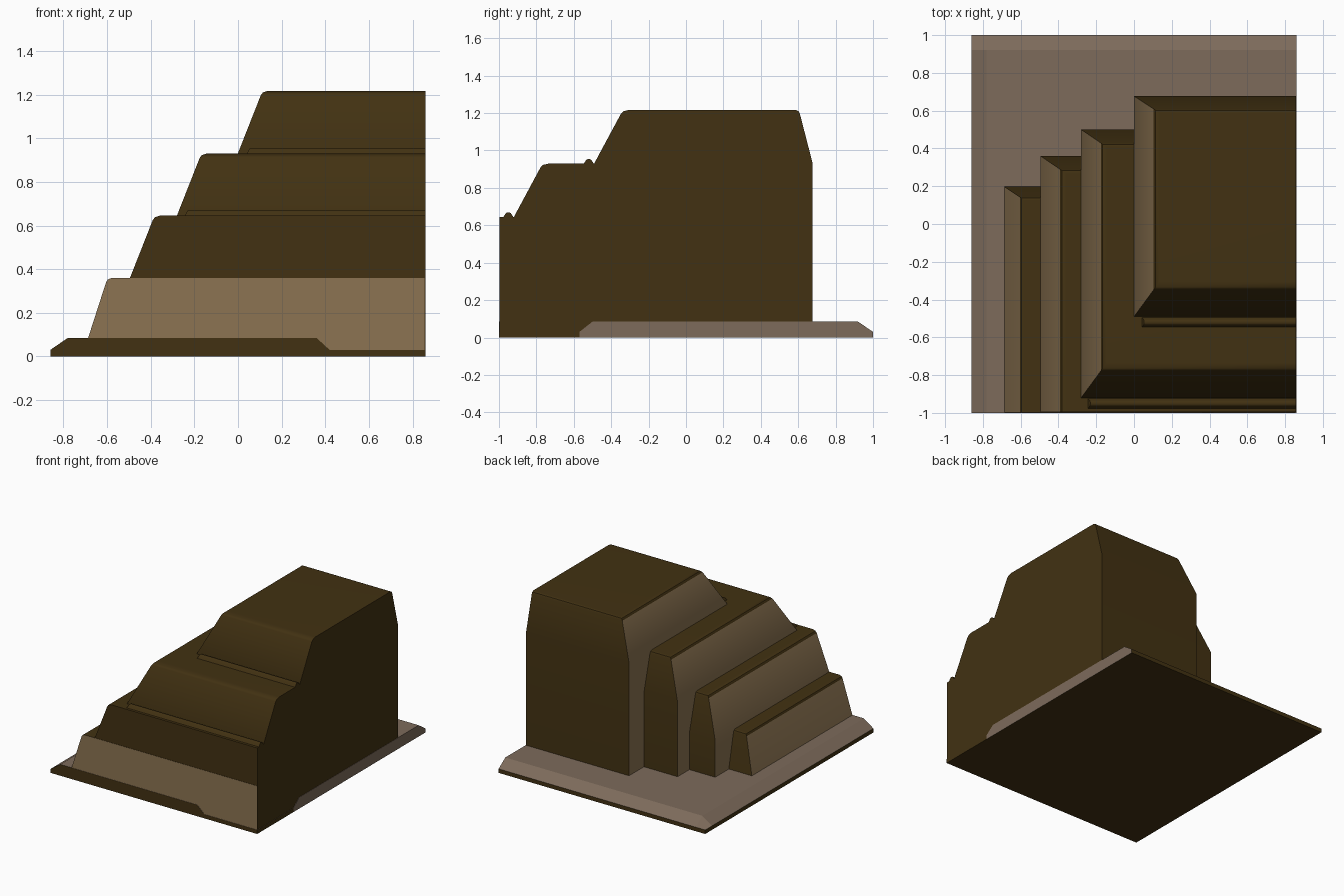
import bpy, bmesh, math

if "Cube" in bpy.data.objects:
    bpy.data.objects.remove(bpy.data.objects["Cube"])


def material(name, rgb):
    m = bpy.data.materials.new(name)
    m.diffuse_color = (*rgb, 1)
    m.use_nodes = True
    m.node_tree.nodes["Principled BSDF"].inputs["Base Color"].default_value = m.diffuse_color
    return m


DARK = material("dark_brown", (0.054, 0.031, 0.006))
TAN = material("tan", (0.262, 0.174, 0.084))
GREY = material("grey_brown", (0.205, 0.147, 0.105))


def finish(name, bm, mats, rule, smooth=True):
    bmesh.ops.recalc_face_normals(bm, faces=bm.faces)
    for f in bm.faces:
        f.normal_update()
        f.material_index = rule(f.normal, f.calc_center_median())
    me = bpy.data.meshes.new(name)
    bm.to_mesh(me)
    bm.free()
    for m in mats:
        me.materials.append(m)
    ob = bpy.data.objects.new(name, me)
    bpy.context.collection.objects.link(ob)
    if smooth:
        bpy.ops.object.select_all(action='DESELECT')
        ob.select_set(True)
        bpy.context.view_layer.objects.active = ob
        bpy.ops.object.shade_smooth_by_angle(angle=math.radians(35))
        wn = ob.modifiers.new("even_shading", 'WEIGHTED_NORMAL')
        wn.keep_sharp = True
    return ob


def terrace(name, left, right, front, back, top, insets, bottom, tan_front=False):
    """Block with upright walls, sloping shoulders and a softened top rim."""
    il, if_, ib = insets
    shoulder = top - 0.285
    # (height, share of the inset) for each ring
    levels = [(bottom, 0), (shoulder, 0), (top - 0.02, 0.95),
              (top - 0.007, 1.04), (top, 1.24)]
    bm = bmesh.new()
    rings = []
    for z, k in levels:
        x0, y0, y1 = left + il * k, front + if_ * k, back - ib * k
        rings.append([bm.verts.new(p) for p in
                      ((x0, y0, z), (right, y0, z), (right, y1, z), (x0, y1, z))])
    for a, b in zip(rings, rings[1:]):
        for i in range(4):
            j = (i + 1) % 4
            bm.faces.new((a[i], a[j], b[j], b[i]))
    bm.faces.new(rings[0])
    bm.faces.new(rings[-1])

    def rule(n, c):
        if n.x < -0.8 and c.z < top - 0.015:
            return 1
        return 1 if tan_front and n.y < -0.9 else 0
    return finish(name, bm, [DARK, TAN], rule)


# Four stepped terraces, each one higher and set further in
terrace("terrace_lowest", -0.69, 0.855, -0.998, 0.20, 0.36, (0.09, 0, 0.06), 0.012, True)
terrace("terrace_second", -0.495, 0.858, -0.996, 0.36, 0.645, (0.11, 0, 0.075), 0.36 - 0.348)
terrace("terrace_third", -0.28, 0.858, -0.92, 0.50, 0.93, (0.11, 0.15, 0.075), 0.012)
terrace("terrace_top", 0.0, 0.858, -0.49, 0.677, 1.217, (0.11, 0.15, 0.072), 0.012)


# Dark wall that closes the right side in front of the third terrace
def trim(name, left, y, z):
    """Small ridge along the foot of a front slope."""
    bm = bmesh.new()
    prof = [(-0.028, 0), (-0.014, 0.022), (-0.006, 0.027),
            (0.006, 0.027), (0.014, 0.022), (0.028, 0)]
    a = [bm.verts.new((left + 0.5 * h, y + d, z - 0.003 + h)) for d, h in prof]
    b = [bm.verts.new((0.858, y + d, z - 0.003 + h)) for d, h in prof]
    for i in range(6):
        j = (i + 1) % 6
        bm.faces.new((a[i], a[j], b[j], b[i]))
    bm.faces.new(a)
    bm.faces.new(b)
    finish(name, bm, [DARK], lambda n, c: 0)


trim("trim_third", -0.245, -0.95, 0.645)
trim("trim_top", 0.04, -0.52, 0.93)

# Base slab: raised along the left and back, low under the front right
xs = [-0.86, -0.78, 0.36, 0.42, 0.86]
ys = [-1.0, -0.57, -0.5, 0.92, 1.0]


def base_height(x, y):
    if x < -0.8 or y > 0.95 or (x > 0.4 and y < -0.55):
        return 0.03
    return 0.085


bm = bmesh.new()
up = [[bm.verts.new((x, y, base_height(x, y))) for y in ys] for x in xs]
low = [[bm.verts.new((x, y, 0)) for y in ys] for x in xs]
for g in (up, low):
    for i in range(4):
        for j in range(4):
            bm.faces.new((g[i][j], g[i + 1][j], g[i + 1][j + 1], g[i][j + 1]))
for i in range(4):
    for e in (0, 4):
        bm.faces.new((up[i][e], up[i + 1][e], low[i + 1][e], low[i][e]))
        bm.faces.new((up[e][i], up[e][i + 1], low[e][i + 1], low[e][i]))


def base_rule(n, c):
    # grey on top and on the right edge, dark elsewhere
    return 1 if n.z > 0.3 or (n.x > 0.9 and c.y > -0.55) else 0


finish("base_slab", bm, [DARK, GREY], base_rule, smooth=False)
